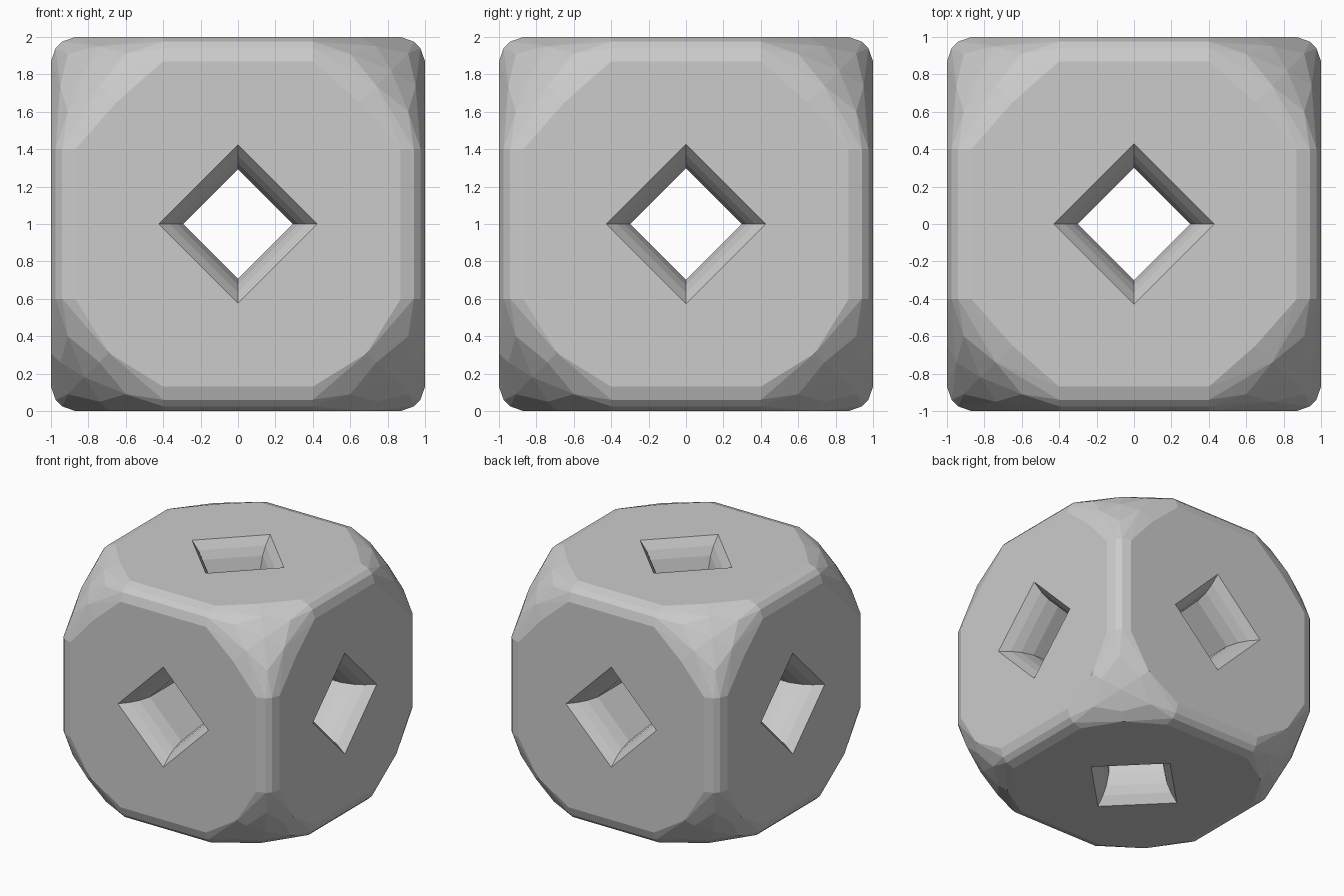
import bpy, bmesh, math
from itertools import permutations, product
from mathutils import Matrix

if "Cube" in bpy.data.objects:
    bpy.data.objects.remove(bpy.data.objects["Cube"], do_unlink=True)

grey = bpy.data.materials.new("plain grey")
grey.use_nodes = True
colour = (0.6, 0.6, 0.6, 1)
grey.diffuse_color = colour
grey.node_tree.nodes["Principled BSDF"].inputs["Base Color"].default_value = colour


def make_object(name, bm):
    bmesh.ops.recalc_face_normals(bm, faces=bm.faces)
    mesh = bpy.data.meshes.new(name)
    bm.to_mesh(mesh)
    bm.free()
    obj = bpy.data.objects.new(name, mesh)
    bpy.context.collection.objects.link(obj)
    mesh.materials.append(grey)
    return obj


# Rounded block: face outlines, edge rounding and domed corners, mirrored to all octants
FACE, EDGE = 0.87, 0.40
seeds = [
    (1, FACE, EDGE), (0.975, 0.94, EDGE),      # edge rounding
    (0.82, 0.82, 0.82), (0.91, 0.91, 0.6),     # corner dome
    (0.95, 0.74, 0.74),
]
points = set()
for signs in product((-1, 1), repeat=3):
    diagonal = 0.65 if signs[2] > 0 else 0.69   # lower corners are fuller
    for seed in seeds + [(1, diagonal, diagonal)]:
        for p in permutations(seed):
            points.add(tuple(a * s for a, s in zip(p, signs)))
bm = bmesh.new()
for p in sorted(points):
    bm.verts.new(p)
hull = bmesh.ops.convex_hull(bm, input=bm.verts)
loose = [v for v in bm.verts if not v.link_faces]
bmesh.ops.delete(bm, geom=loose, context='VERTS')
bmesh.ops.dissolve_limit(bm, angle_limit=math.radians(1), verts=bm.verts, edges=bm.edges)
block = make_object("rounded_block", bm)
block.location.z = 1


# Diamond tunnel with flared mouths: (distance from centre, half diagonal)
def make_tunnel(name, rotation, trim):
    half = [(1.06, 0.49), (1, 0.43), (0.93, 0.37), (0.86, 0.33), (0.76, 0.30)]
    profile = half + [(-z, r) for z, r in reversed(half)]
    bm = bmesh.new()
    rings = []
    for z, r in profile:
        r -= trim
        rings.append([bm.verts.new((r * x, r * y, z))
                      for x, y in ((1, 0), (0, 1), (-1, 0), (0, -1))])
    for a, b in zip(rings, rings[1:]):
        for i in range(4):
            j = (i + 1) % 4
            bm.faces.new((a[i], a[j], b[j], b[i]))
    bm.faces.new(rings[0])
    bm.faces.new(rings[-1])
    bm.transform(rotation)
    obj = make_object(name, bm)
    obj.location.z = 1
    obj.hide_render = True
    return obj


quarter = math.pi / 2
tunnels = [
    make_tunnel("vertical_tunnel", Matrix.Identity(4), 0),
    make_tunnel("side_tunnel", Matrix.Rotation(quarter, 4, 'Y'), 0.003),
    make_tunnel("front_tunnel", Matrix.Rotation(quarter, 4, 'X'), 0.006),
]

# Cut the tunnels through the block
bpy.context.view_layer.objects.active = block
for tunnel in tunnels:
    cut = block.modifiers.new("cut", 'BOOLEAN')
    cut.operation = 'DIFFERENCE'
    cut.solver = 'EXACT'
    cut.object = tunnel
    bpy.ops.object.modifier_apply(modifier=cut.name)
    bpy.data.objects.remove(tunnel, do_unlink=True)
